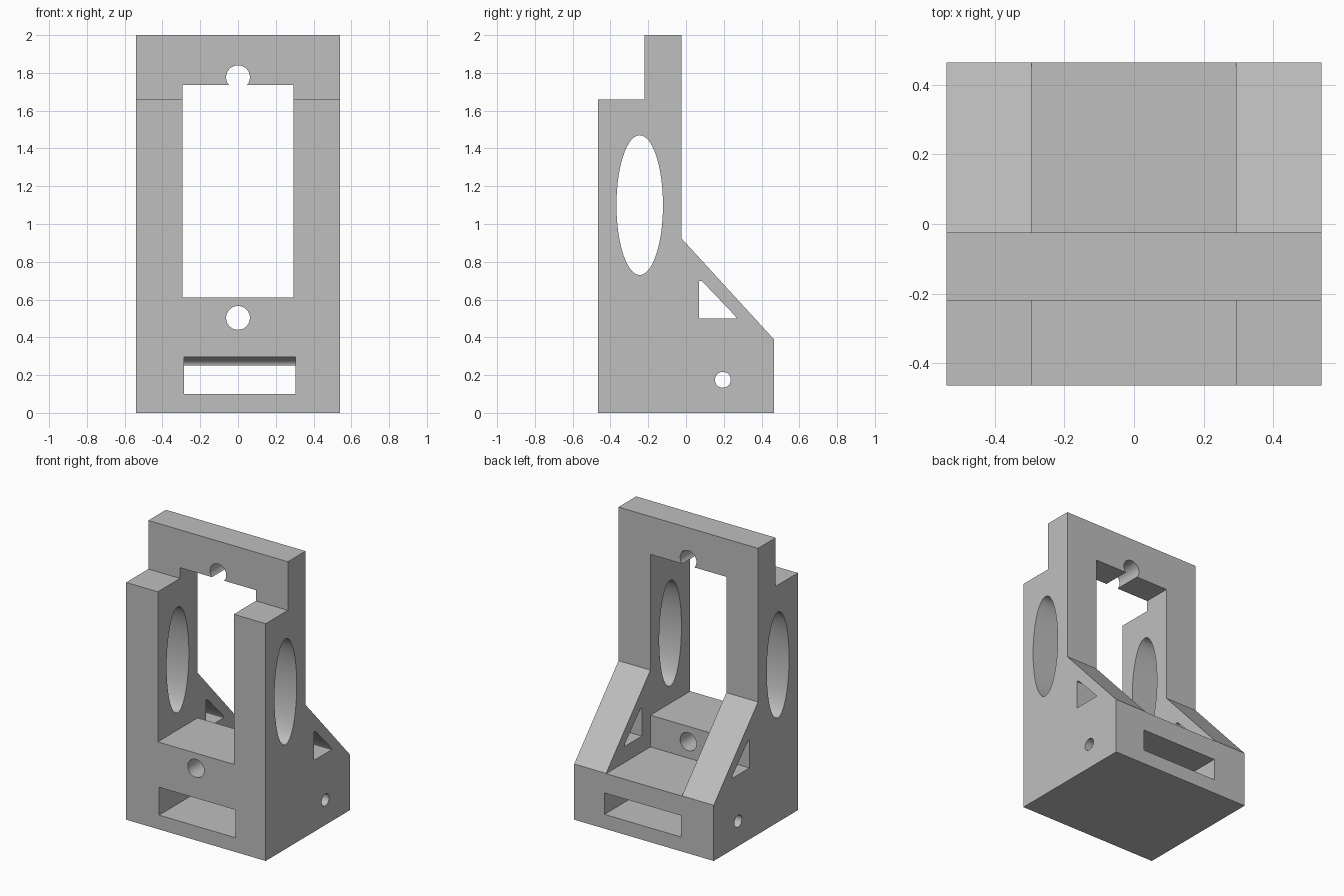
import bpy, bmesh, math

default = bpy.data.objects.get("Cube")
if default:
    bpy.data.objects.remove(default, do_unlink=True)

grey = bpy.data.materials.new("plain_grey")
grey.use_nodes = True
colour = (0.52, 0.52, 0.52, 1)
grey.diffuse_color = colour
grey.node_tree.nodes["Principled BSDF"].inputs["Base Color"].default_value = colour


def prism(name, outline, axis, start, end):
    """Extrude an outline along x (points are y, z) or along y (points are x, z)."""
    bm = bmesh.new()
    place = (lambda a, b, t: (t, a, b)) if axis == "x" else (lambda a, b, t: (a, t, b))
    rings = [[bm.verts.new(place(a, b, t)) for a, b in outline] for t in (start, end)]
    bm.faces.new(rings[0])
    bm.faces.new(rings[1])
    n = len(outline)
    for i in range(n):
        j = (i + 1) % n
        bm.faces.new((rings[0][i], rings[0][j], rings[1][j], rings[1][i]))
    bmesh.ops.recalc_face_normals(bm, faces=bm.faces)
    mesh = bpy.data.meshes.new(name)
    bm.to_mesh(mesh)
    bm.free()
    mesh.materials.append(grey)
    obj = bpy.data.objects.new(name, mesh)
    bpy.context.collection.objects.link(obj)
    return obj


def ellipse(ca, cb, ra, rb, n=64):
    return [(ca + ra * math.cos(math.tau * i / n), cb + rb * math.sin(math.tau * i / n))
            for i in range(n)]


# Solid bracket body from its side outline
body = prism("bracket_body", [
    (-0.465, 0), (0.465, 0), (0.465, 0.39), (-0.025, 0.925),
    (-0.025, 2), (-0.22, 2), (-0.22, 1.66), (-0.465, 1.66)], "x", -0.54, 0.54)

# Slot whose roof curves down from the taller front mouth to the lower back mouth
roof = [(-0.11 + 0.085 * math.sin(a), 0.25 + 0.045 * math.cos(a))
        for a in (math.pi / 2 * i / 12 for i in range(13))]
slot = [(0.6, 0.1), (-0.6, 0.1), (-0.6, 0.295)] + roof + [(0.6, 0.25)]

cutters = [
    # Central opening between the side walls, over the front block and back shelf
    prism("window_cutter", [
        (-0.6, 0.61), (-0.025, 0.61), (-0.025, 0.388), (0.6, 0.388),
        (0.6, 1.735), (-0.6, 1.735)], "x", -0.295, 0.293),
    prism("slot_cutter", slot, "x", -0.285, 0.305),
    # Front-to-back rod holes in the block and the top bar
    prism("lower_hole_cutter", ellipse(0, 0.503, 0.063, 0.063), "y", -0.6, 0.6),
    prism("upper_hole_cutter", ellipse(0, 1.777, 0.063, 0.063), "y", -0.6, 0.6),
    # Openings through both side walls
    prism("oval_cutter", ellipse(-0.245, 1.1, 0.123, 0.37, 96), "x", -0.7, 0.7),
    prism("triangle_cutter", [
        (0.07, 0.5), (0.265, 0.5), (0.262, 0.512), (0.085, 0.697), (0.07, 0.697)],
        "x", -0.7, 0.7),
    prism("screw_hole_cutter", ellipse(0.195, 0.175, 0.042, 0.042, 32), "x", -0.7, 0.7),
]

bpy.ops.object.select_all(action="DESELECT")
bpy.context.view_layer.objects.active = body
body.select_set(True)
for cutter in cutters:
    cutter.hide_render = True
    mod = body.modifiers.new(cutter.name, "BOOLEAN")
    mod.operation = "DIFFERENCE"
    mod.solver = "EXACT"
    mod.object = cutter
    bpy.ops.object.modifier_apply(modifier=mod.name)
    bpy.data.objects.remove(cutter, do_unlink=True)

bpy.ops.object.shade_smooth_by_angle(angle=math.radians(30))
